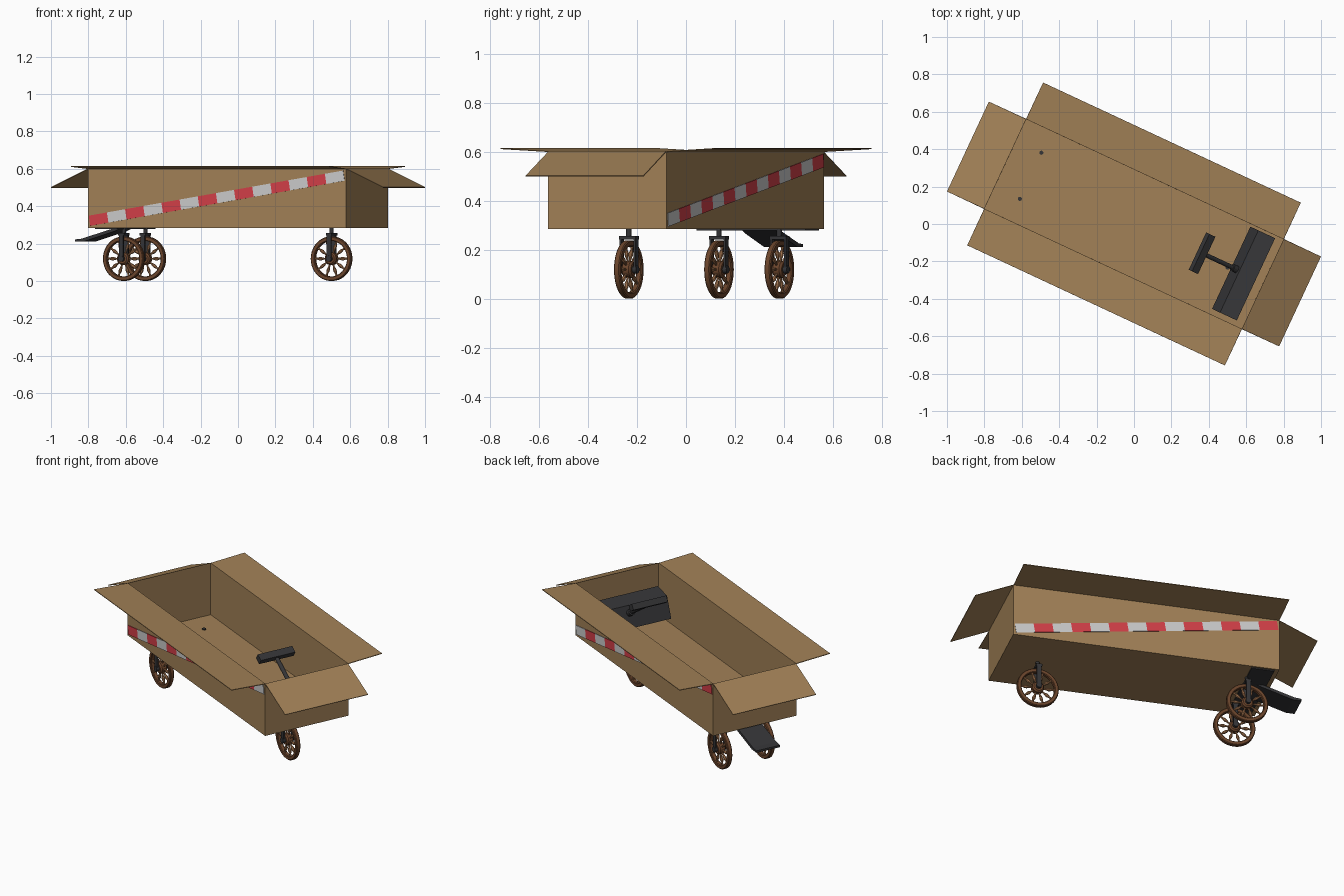
import bpy, bmesh
from math import pi, cos, sin, atan2, radians
from mathutils import Matrix, Vector

if "Cube" in bpy.data.objects:
    bpy.data.objects.remove(bpy.data.objects["Cube"])

# Cart is built along x, then every mesh is turned 25 degrees
TURN = Matrix.Rotation(radians(-25), 4, 'Z')
L, W, Z0, Z1 = 0.76, 0.265, 0.285, 0.60


def mat(name, rgb):
    m = bpy.data.materials.new(name)
    m.diffuse_color = (*rgb, 1)
    m.use_nodes = True
    m.node_tree.nodes["Principled BSDF"].inputs["Base Color"].default_value = m.diffuse_color
    return m


CARD = mat("cardboard", (0.36, 0.22, 0.095))
BLACK = mat("black", (0.035, 0.035, 0.038))
RIM = mat("dark_wood", (0.15, 0.06, 0.025))
SPOKE = mat("light_wood", (0.38, 0.18, 0.08))
RED = mat("tape_red", (0.65, 0.05, 0.065))
WHITE = mat("tape_white", (0.55, 0.55, 0.55))


def finish(bm, name, mats, smooth=False):
    bmesh.ops.recalc_face_normals(bm, faces=bm.faces)
    me = bpy.data.meshes.new(name)
    bm.to_mesh(me)
    bm.free()
    me.transform(TURN)
    for m in mats:
        me.materials.append(m)
    ob = bpy.data.objects.new(name, me)
    bpy.context.collection.objects.link(ob)
    if smooth:
        bpy.ops.object.select_all(action='DESELECT')
        bpy.context.view_layer.objects.active = ob
        ob.select_set(True)
        bpy.ops.object.shade_smooth_by_angle(angle=radians(35))
    return ob


def box(bm, c, s, rot=Matrix()):
    m = Matrix.Translation(c) @ rot @ Matrix.Diagonal((*s, 1))
    bmesh.ops.create_cube(bm, size=1, matrix=m)


def rod(bm, a, b, r, n=12):
    a, b = Vector(a), Vector(b)
    d = b - a
    m = Matrix.Translation((a + b) / 2) @ d.to_track_quat('Z', 'Y').to_matrix().to_4x4()
    bmesh.ops.create_cone(bm, cap_ends=True, segments=n, radius1=r, radius2=r,
                          depth=d.length, matrix=m)


def lathe(bm, profile, n, m, closed=False):
    # profile holds (radius, height) pairs spun about local z
    rings = [[bm.verts.new(m @ Vector((r * cos(2 * pi * i / n), r * sin(2 * pi * i / n), h)))
              for i in range(n)] for r, h in profile]
    pairs = list(zip(rings, rings[1:]))
    if closed:
        pairs.append((rings[-1], rings[0]))
    else:
        bm.faces.new(rings[0])
        bm.faces.new(rings[-1])
    for p, q in pairs:
        for i in range(n):
            j = (i + 1) % n
            bm.faces.new((p[i], p[j], q[j], q[i]))


def extrude_y(bm, profile, y0, y1):
    a = [bm.verts.new((x, y0, z)) for x, z in profile]
    b = [bm.verts.new((x, y1, z)) for x, z in profile]
    bm.faces.new(a)
    bm.faces.new(b)
    for i in range(len(a)):
        j = (i + 1) % len(a)
        bm.faces.new((a[i], a[j], b[j], b[i]))


# Open cardboard box with four folded-out flaps
bm = bmesh.new()
corners = [(-L, -W), (L, -W), (L, W), (-L, W)]
low = [bm.verts.new((x, y, Z0)) for x, y in corners]
top = [bm.verts.new((x, y, Z1)) for x, y in corners]
bm.faces.new(low)
offsets = [(0, -0.215, 0.012), (0.219, 0, -0.10), (0, 0.215, 0.012), (-0.219, 0, -0.10)]
for i, off in enumerate(offsets):
    j = (i + 1) % 4
    bm.faces.new((low[i], low[j], top[j], top[i]))
    a, b = (bm.verts.new(top[k].co + Vector(off)) for k in (j, i))
    bm.faces.new((top[i], top[j], a, b))
ob = finish(bm, "cardboard_box", [CARD])
sol = ob.modifiers.new("thickness", 'SOLIDIFY')
sol.thickness, sol.offset = 0.004, 0

# Striped warning tape running diagonally along both long sides
for name, side in (("front_tape", -1), ("back_tape", 1)):
    bm = bmesh.new()
    z_a, z_b = (0.322, 0.563) if side < 0 else (0.563, 0.322)
    a, b = Vector((-0.75, side * (W + 0.004), z_a)), Vector((0.75, side * (W + 0.004), z_b))
    ang = atan2(z_b - z_a, 1.5)
    n = 14
    for i in range(n):
        box(bm, a.lerp(b, (i + 0.5) / n), ((b - a).length / n, 0.003, 0.055),
            Matrix.Rotation(-ang, 4, 'Y'))
    for f in bm.faces:
        f.material_index = (f.index if f.index >= 0 else 0) % 2
    bm.faces.ensure_lookup_table()
    for i, f in enumerate(bm.faces):
        f.material_index = (i // 6) % 2
    finish(bm, name, [RED, WHITE])

# Three spoked wheels on forks: two at the back end, one at the steering end
R = 0.119
for name, x, y in (("left_rear", -0.61, -0.136), ("right_rear", -0.61, 0.136),
                   ("steering", 0.552, 0.0)):
    hub = Matrix.Translation((x, y, R)) @ Matrix.Rotation(pi / 2, 4, 'X')
    bm = bmesh.new()
    lathe(bm, [(R, -0.009), (R, 0.009), (R - 0.004, 0.013), (R - 0.02, 0.013),
               (R - 0.024, 0.009), (R - 0.024, -0.009), (R - 0.02, -0.013),
               (R - 0.004, -0.013)], 40, hub, True)
    lathe(bm, [(0.026, -0.022), (0.034, -0.014), (0.034, 0.014), (0.026, 0.022)], 24, hub)
    finish(bm, name + "_wheel_rim", [RIM], True)

    # Turned spokes with a swollen middle
    bm = bmesh.new()
    for k in range(10):
        m = hub @ Matrix.Rotation(2 * pi * k / 10, 4, 'Z') @ Matrix.Rotation(pi / 2, 4, 'Y')
        lathe(bm, [(0.005, 0.030), (0.005, 0.045), (0.0095, 0.062), (0.0095, 0.070),
                   (0.005, 0.084), (0.007, 0.097)], 8, m)
    finish(bm, name + "_wheel_spokes", [SPOKE], True)

    # Fork with crown, stem, axle and a bolt through the floor
    bm = bmesh.new()
    box(bm, (x, y, 0.249), (0.034, 0.074, 0.014))
    for s in (-1, 1):
        box(bm, (x, y + s * 0.032, 0.18), (0.026, 0.009, 0.13))
    rod(bm, (x, y - 0.04, R), (x, y + 0.04, R), 0.016, 16)
    rod(bm, (x, y, 0.25), (x, y, 0.292), 0.011, 16)
    finish(bm, name + "_fork", [BLACK], True)

# Dashboard inside the steering end
bm = bmesh.new()
extrude_y(bm, [(0.57, 0.345), (0.617, 0.465), (0.716, 0.485), (0.716, 0.345)], -0.235, 0.25)
finish(bm, "dashboard", [BLACK])

# T-shaped steering handle
bm = bmesh.new()
rod(bm, (0.396, 0.012, 0.56), (0.61, 0.012, 0.42), 0.012)
rod(bm, (0.575, 0.012, 0.443), (0.61, 0.012, 0.42), 0.02)
box(bm, (0.396, 0.012, 0.565), (0.042, 0.22, 0.036), Matrix.Rotation(radians(33), 4, 'Y'))
finish(bm, "steering_handle", [BLACK])

# Mounting plate below the floor and the sloping step behind it
bm = bmesh.new()
box(bm, (-0.67, 0.01, 0.281), (0.13, 0.49, 0.008))
finish(bm, "step_mount", [BLACK])
bm = bmesh.new()
extrude_y(bm, [(-0.66, 0.283), (-0.70, 0.283), (-0.895, 0.226), (-0.935, 0.222),
               (-0.935, 0.210), (-0.885, 0.210), (-0.70, 0.266)], -0.06, 0.09)
finish(bm, "rear_step", [BLACK])
